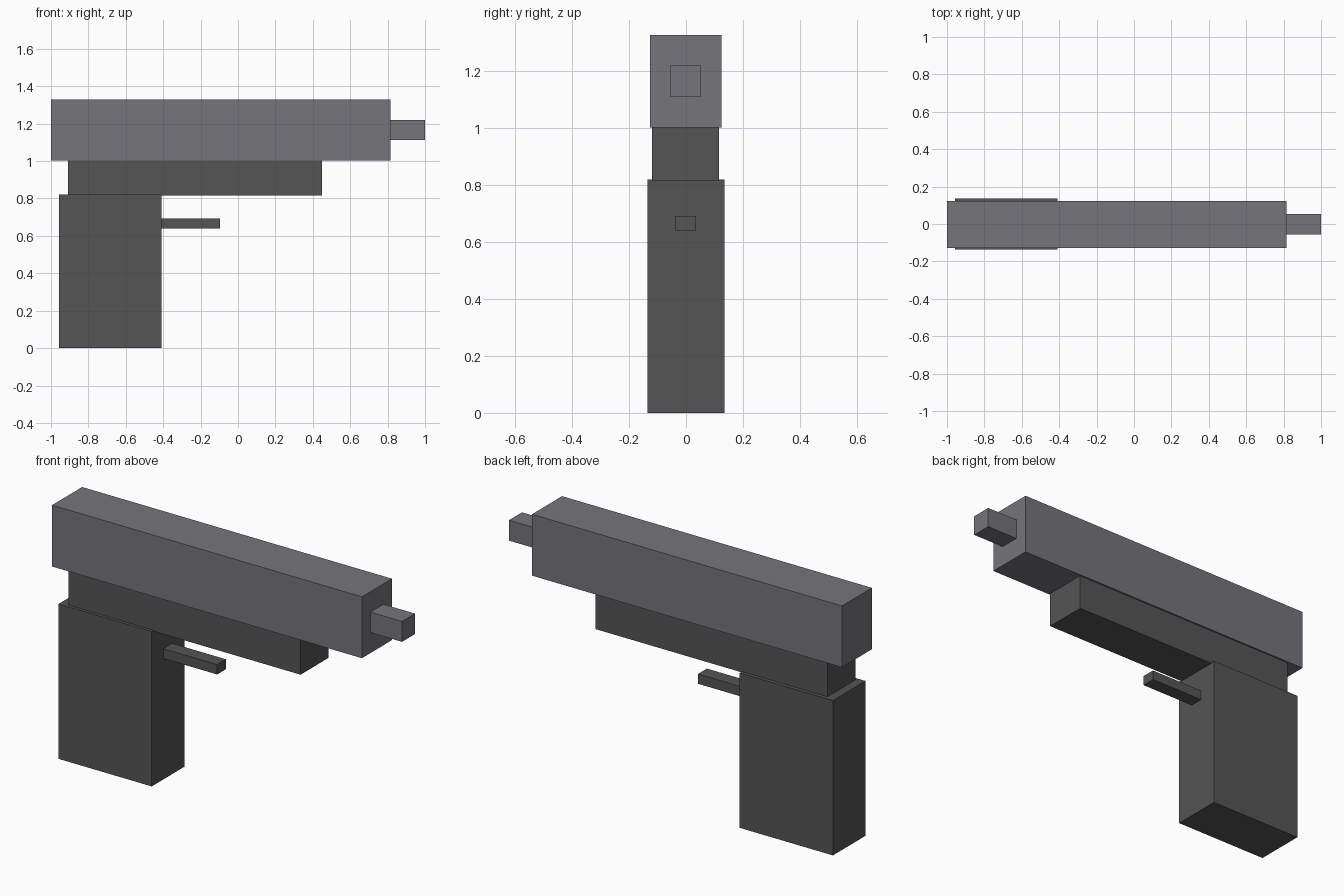
import bpy

if "Cube" in bpy.data.objects:
    bpy.data.objects.remove(bpy.data.objects["Cube"], do_unlink=True)


def material(name, colour):
    mat = bpy.data.materials.new(name)
    mat.use_nodes = True
    mat.diffuse_color = colour
    mat.node_tree.nodes["Principled BSDF"].inputs["Base Color"].default_value = colour
    return mat


def box(name, x, y, z, mat):
    """Flat-sided block spanning the given (low, high) ranges."""
    bpy.ops.mesh.primitive_cube_add(size=1)
    obj = bpy.context.object
    obj.name = name
    obj.location = [(a + b) / 2 for a, b in (x, y, z)]
    obj.scale = [b - a for a, b in (x, y, z)]
    bpy.ops.object.transform_apply(location=False, rotation=False, scale=True)
    obj.data.materials.append(mat)
    return obj


steel = material("steel grey", (0.18, 0.176, 0.195, 1))
dark = material("dark grey", (0.09, 0.09, 0.09, 1))

# Upper slide and protruding muzzle
box("slide", (-1, 0.815), (-0.127, 0.124), (1.003, 1.328), steel)
box("muzzle", (0.8, 1), (-0.056, 0.053), (1.112, 1.22), steel)

# Lower body
box("frame", (-0.91, 0.45), (-0.119, 0.116), (0.815, 1.008), dark)
box("grip", (-0.956, -0.41), (-0.136, 0.136), (0, 0.82), dark)
box("trigger_bar", (-0.43, -0.095), (-0.039, 0.035), (0.64, 0.692), dark)
